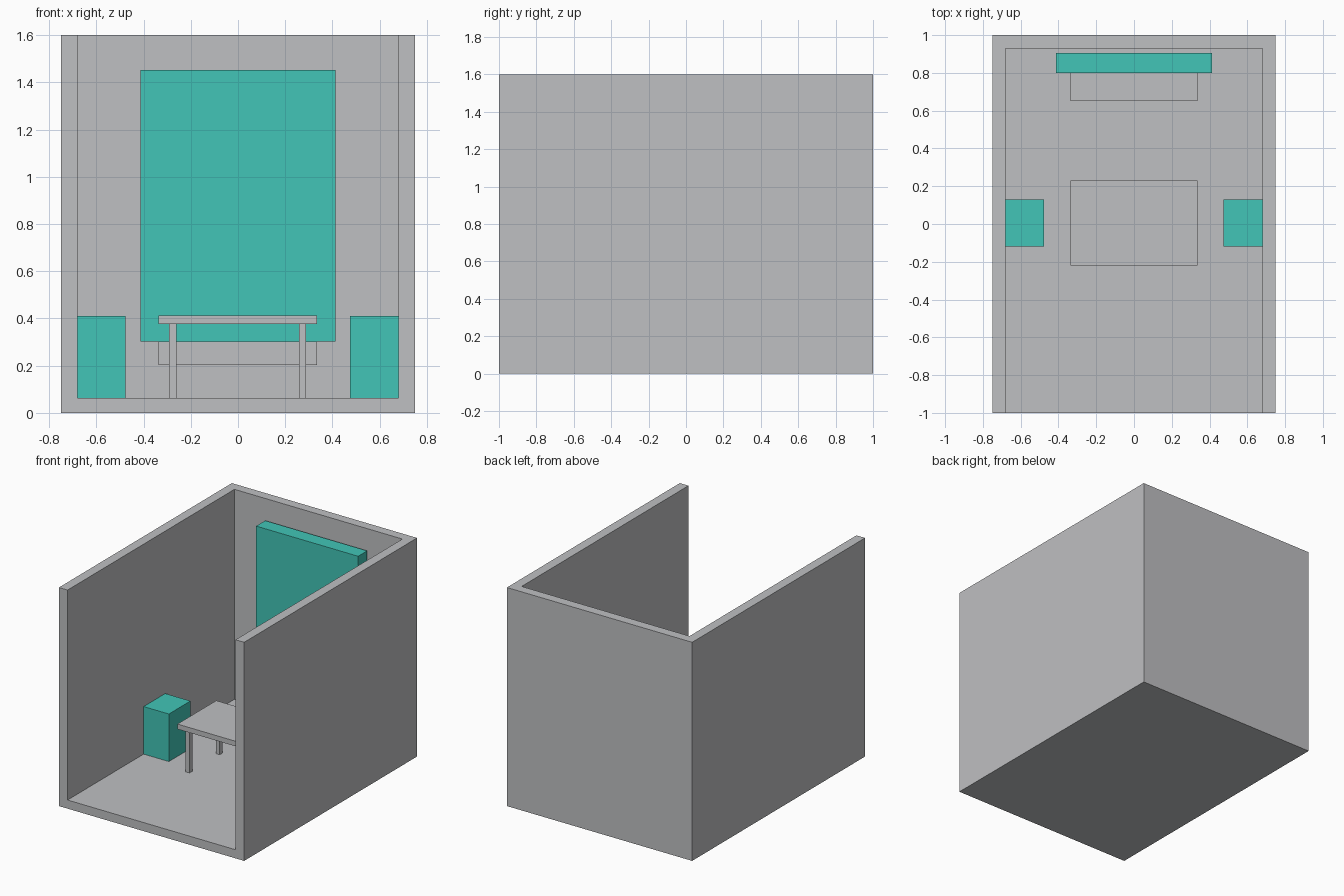
import bpy
import bmesh
from mathutils import Vector

if "Cube" in bpy.data.objects:
    bpy.data.objects.remove(bpy.data.objects["Cube"])


def material(name, rgb):
    m = bpy.data.materials.new(name)
    m.diffuse_color = (*rgb, 1.0)
    m.use_nodes = True
    m.node_tree.nodes["Principled BSDF"].inputs["Base Color"].default_value = m.diffuse_color
    return m


grey = material("warm grey", (0.52, 0.525, 0.54))
teal = material("teal", (0.054, 0.56, 0.475))


def box(name, lo, hi, mat):
    """Axis-aligned box between two corners."""
    lo, hi = Vector(lo), Vector(hi)
    bm = bmesh.new()
    bmesh.ops.create_cube(bm, size=1.0)
    for v in bm.verts:
        v.co = (lo + hi) / 2 + v.co * (hi - lo)
    mesh = bpy.data.meshes.new(name)
    bm.to_mesh(mesh)
    bm.free()
    mesh.materials.append(mat)
    ob = bpy.data.objects.new(name, mesh)
    bpy.context.collection.objects.link(ob)
    return ob


FLOOR = 0.063   # top of floor slab
INNER = 0.68    # inner side wall

# Room shell: solid block hollowed out, open at the front and top
room = box("room_shell", (-0.75, -1, 0), (0.75, 1, 1.6), grey)
cutter = box("room_cutter", (-INNER, -1.5, FLOOR), (INNER, 0.93, 2.0), grey)
cutter.hide_render = True
cutter.hide_viewport = True
cutter.display_type = 'WIRE'
cut = room.modifiers.new("hollow", 'BOOLEAN')
cut.operation = 'DIFFERENCE'
cut.solver = 'EXACT'
cut.object = cutter

# Wall screen and the shelf under it
box("wall_screen", (-0.413, 0.80, 0.302), (0.413, 0.905, 1.452), teal)
box("wall_shelf", (-0.337, 0.65, 0.203), (0.335, 0.905, 0.302), grey)

# Table
box("table_top", (-0.337, -0.22, 0.376), (0.335, 0.23, 0.413), grey)
for side, x in (("left", -0.292), ("right", 0.258)):
    for end, y in (("front", -0.188), ("back", 0.161)):
        box(f"table_leg_{end}_{side}", (x, y, FLOOR),
            (x + 0.031, y + 0.034, 0.376), grey)

# Seats against the side walls
box("seat_left", (-INNER, -0.12, FLOOR), (-0.476, 0.13, 0.411), teal)
box("seat_right", (0.474, -0.12, FLOOR), (INNER, 0.13, 0.411), teal)
